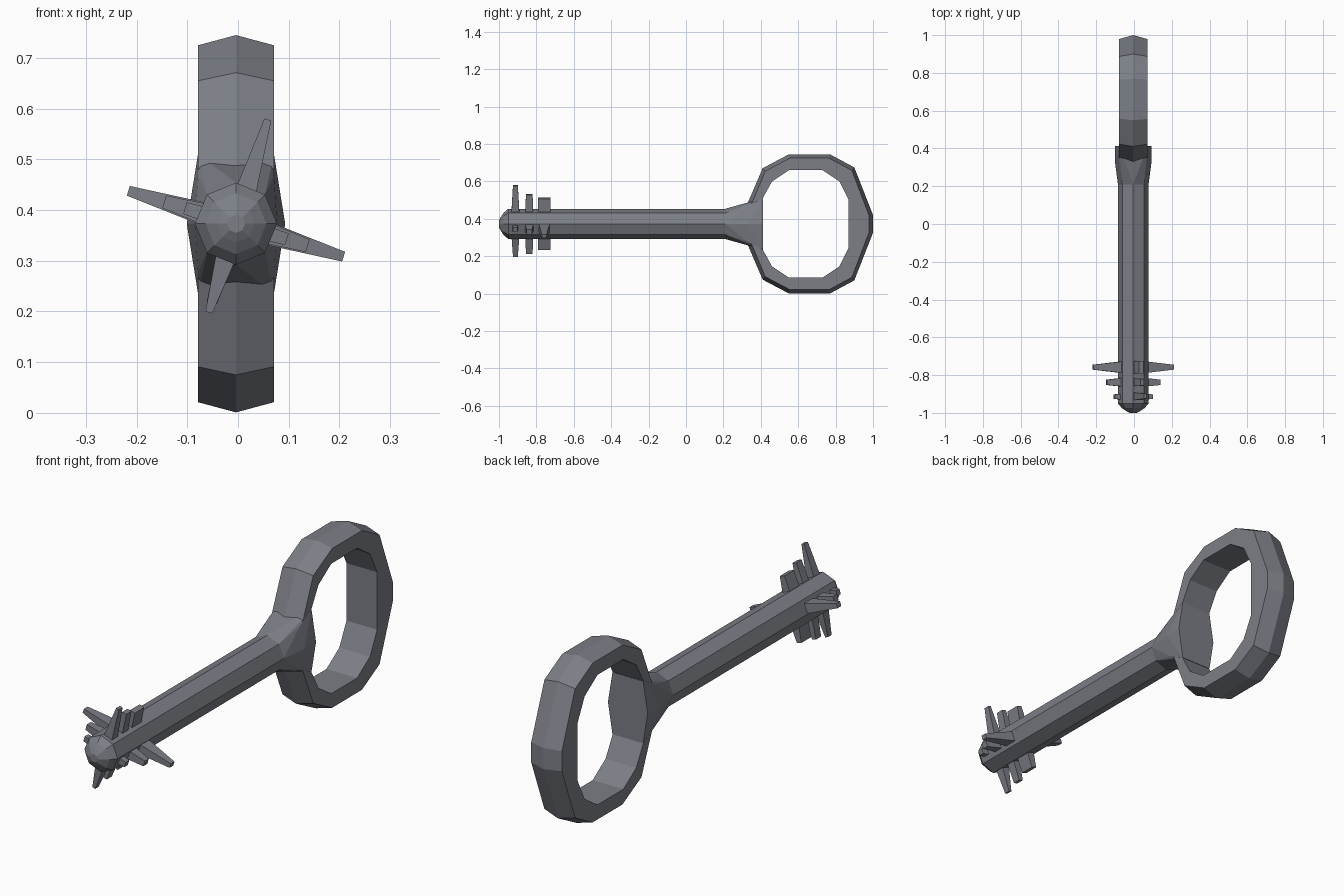
import bpy, bmesh, math
from mathutils import Vector

if "Cube" in bpy.data.objects:
    bpy.data.objects.remove(bpy.data.objects["Cube"])

CX, CZ = -0.004, 0.373

steel = bpy.data.materials.new("dark steel")
steel.diffuse_color = (0.2, 0.21, 0.24, 1)
steel.use_nodes = True
steel.node_tree.nodes["Principled BSDF"].inputs["Base Color"].default_value = steel.diffuse_color


def finish(name, bm):
    bmesh.ops.recalc_face_normals(bm, faces=bm.faces[:])
    me = bpy.data.meshes.new(name)
    bm.to_mesh(me)
    bm.free()
    me.materials.append(steel)
    ob = bpy.data.objects.new(name, me)
    bpy.context.collection.objects.link(ob)
    return ob


def loft(bm, rings):
    rows = [[bm.verts.new(p) for p in r] for r in rings]
    for a, b in zip(rows, rows[1:]):
        n = len(a)
        for i in range(n):
            bm.faces.new((a[i], a[(i + 1) % n], b[(i + 1) % n], b[i]))
    bm.faces.new(rows[0])
    bm.faces.new(rows[-1])


def octagon(y, r):
    return [(CX + r * math.sin(i * math.pi / 4), y, CZ + r * math.cos(i * math.pi / 4))
            for i in range(8)]


# Octagonal shaft with domed tip
bm = bmesh.new()
loft(bm, [octagon(y, r) for y, r in
          [(-1, 0.018), (-0.99, 0.037), (-0.975, 0.06), (-0.95, 0.081), (0.24, 0.081)]])
finish("shaft", bm)

# Ring handle: (inner y, z, outer y, z) stations over the upper half, mirrored below
half = [(.41, .137, .33, .112), (.46, .227, .41, .298), (.55, .287, .55, .372),
        (.73, .287, .77, .372), (.82, .227, .90, .302), (.87, .127, 1.0, .047)]
stations = half + [(a, -b, c, -d) for a, b, c, d in reversed(half)]
W = 0.075
rings = []
for iy, iz, oy, oz in stations:
    d = Vector((0.66 - oy, -oz)).normalized() * 0.021
    sy, sz = oy + d.x, oz + d.y
    rings.append([(CX - W, iy, CZ + iz), (CX + W, iy, CZ + iz), (CX + W, sy, CZ + sz),
                  (CX, oy, CZ + oz), (CX - W, sy, CZ + sz)])
bm = bmesh.new()
loft(bm, rings)
finish("ring_handle", bm)

# Flared neck joining shaft and ring
bm = bmesh.new()
pts = octagon(0.21, 0.081)
for y, top, side in [(.33, .112, .095), (.412, .137, .137)]:
    for s in (-1, 1):
        pts += [(CX, y, CZ + s * top), (CX + s * 0.097, y, CZ)]
        pts += [(CX + t * W, y, CZ + s * side) for t in (-1, 1)]
for p in pts:
    bm.verts.new(p)
res = bmesh.ops.convex_hull(bm, input=bm.verts[:])
bmesh.ops.delete(bm, geom=[v for v in bm.verts if not v.link_faces], context='VERTS')
bmesh.ops.dissolve_limit(bm, angle_limit=0.02, verts=bm.verts[:], edges=bm.edges[:])
finish("neck", bm)


# Tapered teeth: y, reach, axial half-widths (base, tip), tangential half-widths
def tooth(name, angle, y, reach, ax, tan):
    out = Vector((math.sin(angle), 0, math.cos(angle)))
    side = Vector((math.cos(angle), 0, -math.sin(angle)))
    rings = []
    for r, a, t in ((0.05, ax[0], tan[0]), (reach, ax[1], tan[1])):
        c = Vector((CX, y, CZ)) + out * r
        rings.append([c + side * (i * t) + Vector((0, j * a, 0))
                      for i, j in ((-1, -1), (1, -1), (1, 1), (-1, 1))])
    bm = bmesh.new()
    loft(bm, rings)
    finish(name, bm)


tilt = math.radians(17)
upright = [(-.912, .215, (.022, .013), (.022, .007)),
           (-.838, .164, (.021, .018), (.021, .010)),
           (-.758, .143, (.034, .033), (.021, .012))]
sideways = [(-.914, .105, (.017, .012), (.015, .012)),
            (-.838, .148, (.024, .014), (.022, .013)),
            (-.758, .222, (.032, .013), (.024, .010))]
for k in range(4):
    for row, (y, reach, ax, tan) in enumerate(sideways if k % 2 else upright):
        if k == 2 and row == 0:
            reach = 0.183
        tooth(f"tooth_{k + 1}_{row + 1}", tilt + k * math.pi / 2, y, reach, ax, tan)
